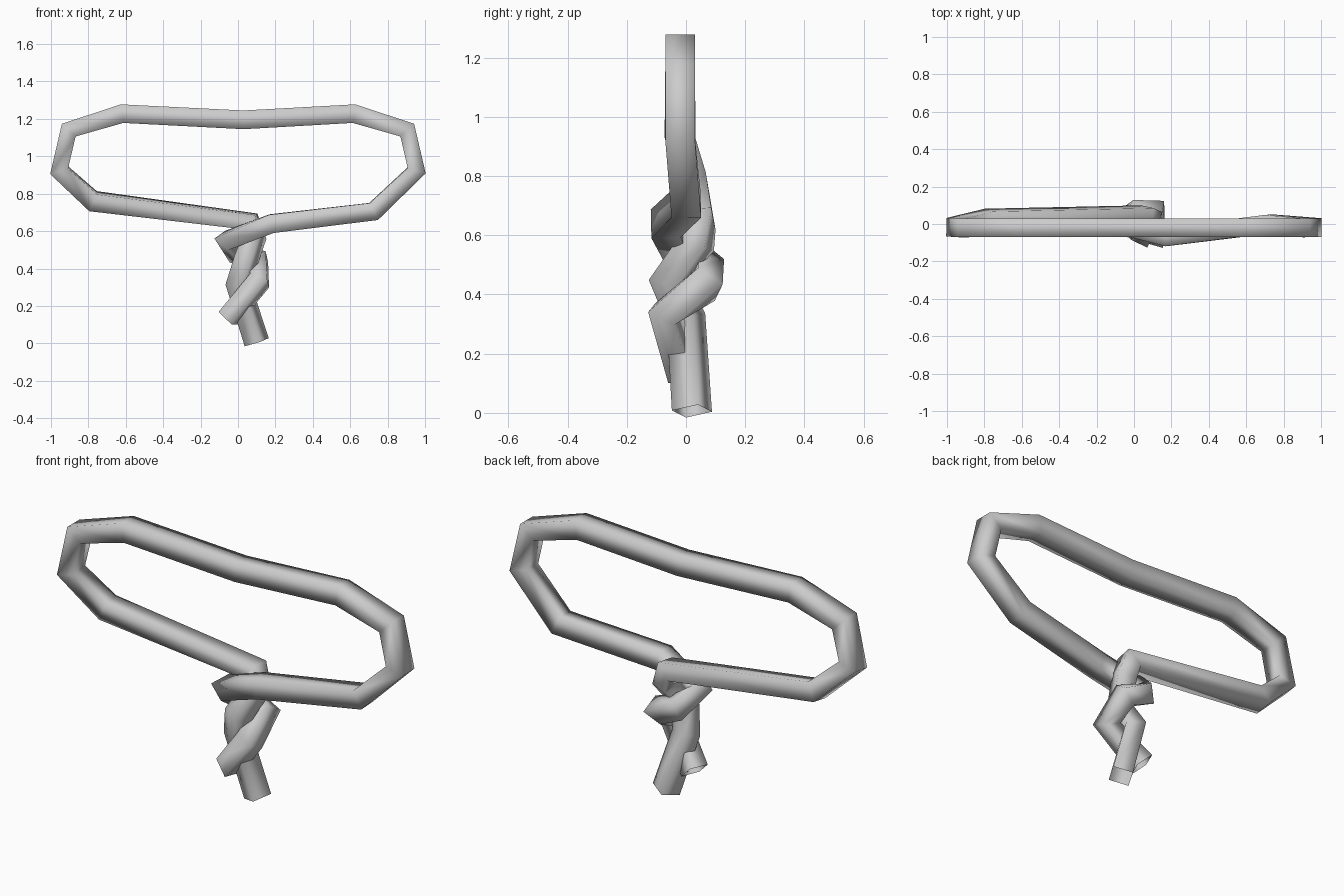
import bpy, bmesh
from mathutils import Vector

cube = bpy.data.objects.get("Cube")
if cube:
    bpy.data.objects.remove(cube, do_unlink=True)

HALF = 0.05  # half the thickness of the square wire

# Wire path from the top of the loop to each twisted tail
TOP = (0.03, -0.02, 1.195)
LEFT_SIDE = [(0.62, -0.02, 1.228), (0.905, -0.02, 1.14), (0.955, -0.02, 0.925),
             (0.725, 0.0, 0.705), (0.18, -0.068, 0.64), (-0.06, -0.02, 0.55),
             (0.0, 0.07, 0.48), (0.115, 0.07, 0.435), (0.115, -0.07, 0.335),
             (-0.05, 0.0, 0.135)]
RIGHT_SIDE = [(-0.62, -0.02, 1.228), (-0.905, -0.02, 1.14), (-0.955, -0.02, 0.925),
              (-0.775, 0.025, 0.76), (0.065, 0.043, 0.652), (0.088, 0.035, 0.57),
              (0.045, -0.06, 0.45), (0.0, 0.0, 0.32), (0.1, 0.02, 0.006)]


def tangent(path, i):
    before = path[i] - path[max(i - 1, 0)]
    after = path[min(i + 1, len(path) - 1)] - path[i]
    return (before.normalized() + after.normalized()).normalized()


def sweep_square(bm, path, mid):
    """Sweep a square along the path, carrying its frame outward from the middle."""
    tangents = [tangent(path, i) for i in range(len(path))]
    normals = {mid: Vector((0, 1, 0))}
    for step, stop in ((1, len(path)), (-1, -1)):
        for i in range(mid + step, stop, step):
            turn = tangents[i - step].rotation_difference(tangents[i])
            normals[i] = turn @ normals[i - step]
    rings = []
    for i, point in enumerate(path):
        n = normals[i]
        b = tangents[i].cross(n)
        rings.append([bm.verts.new(point + HALF * (n * u + b * v))
                      for u, v in ((1, 1), (-1, 1), (-1, -1), (1, -1))])
    for r0, r1 in zip(rings, rings[1:]):
        for k in range(4):
            j = (k + 1) % 4
            bm.faces.new((r0[k], r0[j], r1[j], r1[k]))


# Material
grey = bpy.data.materials.new("plain grey")
grey.use_nodes = True
colour = (0.6, 0.6, 0.6, 1)
grey.diffuse_color = colour
grey.node_tree.nodes["Principled BSDF"].inputs["Base Color"].default_value = colour

# Twisted wire loop, open at both tails
path = [Vector(p) for p in RIGHT_SIDE[::-1] + [TOP] + LEFT_SIDE]
bm = bmesh.new()
sweep_square(bm, path, len(RIGHT_SIDE))
bmesh.ops.recalc_face_normals(bm, faces=bm.faces)
for face in bm.faces:
    face.smooth = True
mesh = bpy.data.meshes.new("twisted_wire_loop")
bm.to_mesh(mesh)
bm.free()
mesh.materials.append(grey)
loop = bpy.data.objects.new("twisted_wire_loop", mesh)
bpy.context.collection.objects.link(loop)
